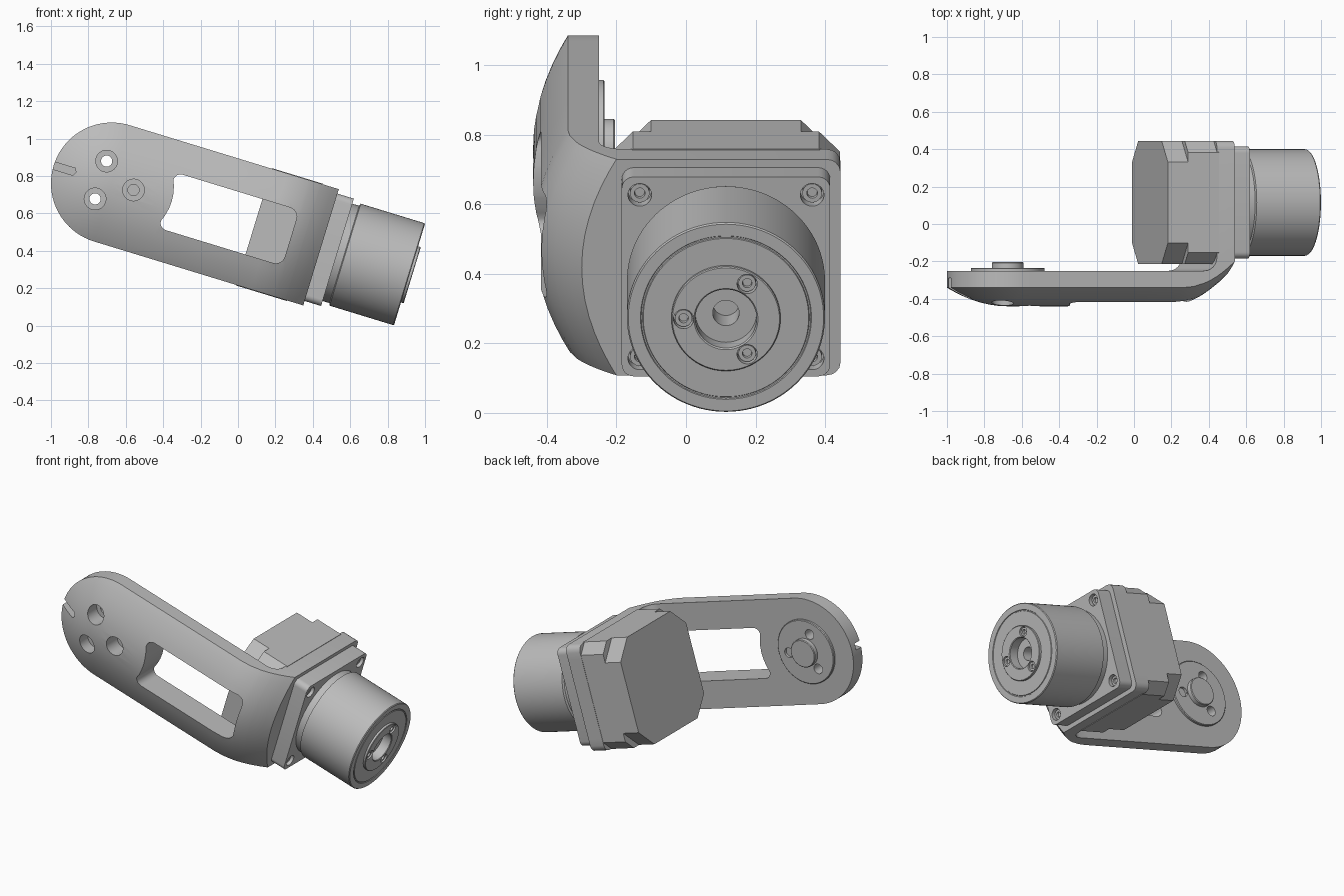
import bpy, bmesh, math
from mathutils import Matrix, Vector

if "Cube" in bpy.data.objects:
    bpy.data.objects.remove(bpy.data.objects["Cube"], do_unlink=True)

grey = bpy.data.materials.new("machined_grey")
grey.use_nodes = True
grey.diffuse_color = (0.5, 0.5, 0.5, 1)
grey.node_tree.nodes["Principled BSDF"].inputs["Base Color"].default_value = (0.5, 0.5, 0.5, 1)

# Everything is built along x, then tilted about the pivot of the arm
TILT = Matrix.Translation((-0.675, 0, 0.761)) @ Matrix.Rotation(math.radians(17), 4, 'Y')
R = 0.325          # half width of the arm
END = 1.17         # outer face of the end plate
PLATE = 1.07       # inner face of the end plate
AXIS_Y = 0.115     # motor axis


def finish(bm, name):
    bmesh.ops.remove_doubles(bm, verts=bm.verts, dist=1e-5)
    bmesh.ops.recalc_face_normals(bm, faces=bm.faces)
    mesh = bpy.data.meshes.new(name)
    bm.to_mesh(mesh)
    bm.free()
    mesh.materials.append(grey)
    obj = bpy.data.objects.new(name, mesh)
    bpy.context.collection.objects.link(obj)
    obj.matrix_world = TILT
    return obj


def activate(obj):
    bpy.ops.object.select_all(action='DESELECT')
    obj.select_set(True)
    bpy.context.view_layer.objects.active = obj


def smooth(obj):
    activate(obj)
    bpy.ops.object.shade_smooth_by_angle(angle=math.radians(28))


def lathe(name, profile, axis='X', at=(0, 0), steps=64):
    """Revolve (position, radius) points; at = the two other coordinates."""
    bm = bmesh.new()
    rings = []
    for p, r in profile:
        ring = []
        for i in range(steps):
            a = math.tau * i / steps
            c, s = at[0] + r * math.cos(a), at[1] + r * math.sin(a)
            ring.append(bm.verts.new((p, c, s) if axis == 'X' else (c, p, s)))
        rings.append(ring)
    for a, b in zip(rings, rings[1:]):
        for i in range(steps):
            j = (i + 1) % steps
            bm.faces.new((a[i], a[j], b[j], b[i]))
    for ring in (rings[0], rings[-1]):
        if (ring[0].co - ring[1].co).length > 1e-5:
            bm.faces.new(ring)
    return finish(bm, name)


def rod(name, r, p0, p1, axis='X', at=(0, 0), steps=40):
    return lathe(name, [(p0, r), (p1, r)], axis, at, steps)


def prism(name, outline, p0, p1, axis='X'):
    """Extrude a closed outline along x (y,z points) or y (x,z points)."""
    bm = bmesh.new()
    ends = [[bm.verts.new((p, a, b) if axis == 'X' else (a, p, b)) for a, b in outline]
            for p in (p0, p1)]
    n = len(outline)
    for i in range(n):
        j = (i + 1) % n
        bm.faces.new((ends[0][i], ends[0][j], ends[1][j], ends[1][i]))
    for e in ends:
        bm.faces.new(e)
    return finish(bm, name)


def square(half, cut, steps=1, cx=AXIS_Y):
    """Square with chamfered (steps=1) or rounded corners."""
    pts = []
    for q in range(4):
        mid = math.pi / 4 + q * math.pi / 2
        sx, sy = math.copysign(1, math.cos(mid)), math.copysign(1, math.sin(mid))
        for k in range(steps + 1):
            a = q * math.pi / 2 + k / steps * math.pi / 2
            pts.append((cx + sx * (half - cut) + cut * math.cos(a),
                        sy * (half - cut) + cut * math.sin(a)))
    return pts


def cut(obj, cutters):
    for c in cutters:
        c.hide_render = True
        mod = obj.modifiers.new("cut", 'BOOLEAN')
        mod.operation = 'DIFFERENCE'
        mod.solver = 'EXACT'
        mod.object = c
        activate(obj)
        bpy.ops.object.modifier_apply(modifier=mod.name)
        bpy.data.objects.remove(c, do_unlink=True)


def around(radius, count=3, start=0.0):
    return [(radius * math.cos(start + math.tau * i / count),
             radius * math.sin(start + math.tau * i / count)) for i in range(count)]


# Bracket: domed arm with round end, sweeping into an upright end plate
def outer_y(u, t):
    k = max(0.0, (u - 0.88) / (END - 0.88))
    return -0.34 - 0.1 * (1 - t * t) + 0.14 * k ** 2


def plate_y(t):
    over = max(0.0, abs(t) * R - (R - 0.04))
    return 0.445 - 0.04 + math.sqrt(max(0.0, 0.04 ** 2 - over ** 2))


bm = bmesh.new()
half = [0, 0.15, 0.3, 0.45, 0.6, 0.75, 0.877, 0.93, 0.97, 0.99, 1]
rows = [-t for t in reversed(half[1:])] + half
stations = [(math.pi / 2 * i / 20, 0, -0.25) for i in range(21)]
stations += [(math.pi / 2, u, -0.25) for u in (0.3, 0.6, 0.88, 0.94)]
for i in range(7):                       # inner fillet
    a = math.pi / 2 * i / 6
    stations.append((math.pi / 2, 1.0 + 0.07 * math.sin(a), -0.18 - 0.07 * math.cos(a)))
stations += [(math.pi / 2, u, None) for u in (PLATE, 1.1, 1.135, END)]
grid = []
for a, u0, back in stations:
    line = []
    for t in rows:
        u, w = u0 - abs(t) * R * math.cos(a), t * R * math.sin(a)
        y = plate_y(t) if back is None else back
        line.append((bm.verts.new((u, outer_y(u0, t), w)), bm.verts.new((u, y, w))))
    grid.append(line)
last = len(rows) - 1
for s, e in zip(grid, grid[1:]):
    for i in range(last):
        for side in (0, 1):
            bm.faces.new((s[i][side], s[i + 1][side], e[i + 1][side], e[i][side]))
    for i in (0, last):
        bm.faces.new((s[i][0], s[i][1], e[i][1], e[i][0]))
for i in range(last):
    bm.faces.new((grid[-1][i][0], grid[-1][i + 1][0], grid[-1][i + 1][1], grid[-1][i][1]))
bracket = finish(bm, "bracket")

# Window with a curved edge facing the pivot, round corners elsewhere
window = []
for cx, cz, start in ((0.95, 0.105, 0), (0.37, 0.115, 90)):
    for k in range(7):
        a = math.radians(start + 15 * k)
        r = 0.05 if start == 0 else 0.04
        window.append((cx + r * math.cos(a), cz + r * math.sin(a)))
window = [(x - (0.02 if x < 0.5 else 0), z) for x, z in window]
window += [(0.323, 0.08), (0.332, 0.04)]
window = window + [(0.335, 0)] + [(x, -z) for x, z in reversed(window)]
cutters = [prism("window_cutter", window, -0.6, -0.1, 'Y')]
for at in around(0.122):
    cutters.append(rod("counterbore", 0.058, -0.6, -0.33, 'Y', at))
    cutters.append(rod("bolt_hole", 0.03, -0.6, -0.1, 'Y', at))
slot = [(-0.4, -0.02), (-0.21, -0.02), (-0.2, 0), (-0.21, 0.02), (-0.4, 0.02)]
cutters.append(prism("slot_cutter", slot, -0.6, -0.29, 'Y'))
cut(bracket, cutters)
smooth(bracket)

# Pivot disc and boss on the inner side of the arm
disc = lathe("pivot_disc", [(-0.252, 0), (-0.252, 0.197), (-0.238, 0.197), (-0.234, 0.193),
                            (-0.234, 0.085), (-0.208, 0.085), (-0.204, 0.081), (-0.204, 0)], 'Y')
cut(disc, [rod("bolt_hole", 0.03, -0.4, -0.1, 'Y', at) for at in around(0.122)])
smooth(disc)

# Motor body behind the plate: octagonal cap and squarer front block
prism("motor_cap", [(y, z) for y, z in square(0.328, 0.112)], 0.795, 0.92)
prism("motor_block", square(0.328, 0.06), 0.908, PLATE + 0.01)

# Square flange with four screws
corners = [(AXIS_Y + sy * 0.248, sz * 0.246) for sy in (-1, 1) for sz in (-1, 1)]
flange = prism("flange", square(0.3, 0.035, 6), END - 0.01, 1.262)
cut(flange, [rod("screw_hole", 0.034, 1.22, 1.4, 'X', at) for at in corners])
smooth(flange)


def screw(name, r, top, at):
    smooth(lathe(name, [(top - 0.04, 0), (top - 0.04, r), (top, r), (top, r * 0.55),
                        (top - 0.012, r * 0.5), (top - 0.012, 0)], 'X', at, 24))


for at in corners:
    screw("flange_screw", 0.028, 1.245, at)

# Round housing with raised output hub and stepped centre bore
housing = lathe("housing", [(1.25, 0), (1.25, 0.272), (1.3, 0.272), (1.305, 0.285),
                            (1.66, 0.285), (1.665, 0.281), (1.665, 0.246), (1.661, 0.244),
                            (1.661, 0.24), (1.665, 0.238), (1.665, 0.157), (1.677, 0.157),
                            (1.68, 0.154), (1.68, 0.092), (1.676, 0.088), (1.62, 0.088),
                            (1.62, 0.038), (1.52, 0.038), (1.52, 0)], 'X', (AXIS_Y, 0), 96)
hub_bolts = [(AXIS_Y + y, z) for y, z in around(0.122, 3, math.pi)]
cut(housing, [rod("screw_hole", 0.029, 1.645, 1.8, 'X', at) for at in hub_bolts])
smooth(housing)
for at in hub_bolts:
    screw("hub_screw", 0.025, 1.672, at)
